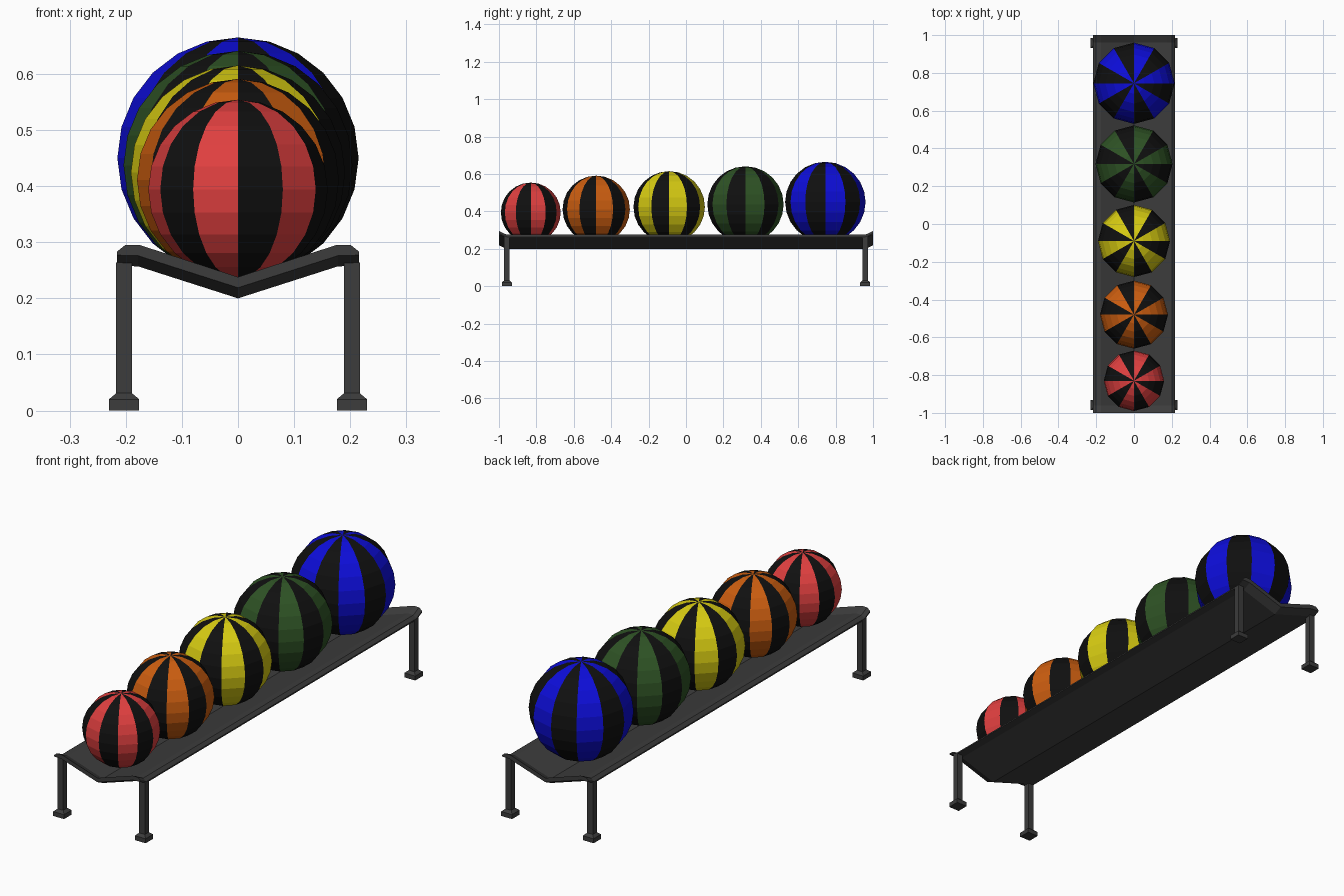
import bpy, bmesh, math

if "Cube" in bpy.data.objects:
    bpy.data.objects.remove(bpy.data.objects["Cube"])


def material(name, r, g, b):
    m = bpy.data.materials.new(name)
    m.diffuse_color = (r, g, b, 1)
    m.use_nodes = True
    m.node_tree.nodes["Principled BSDF"].inputs["Base Color"].default_value = m.diffuse_color
    return m


BLACK = material("stripe black", 0.005, 0.005, 0.005)
RACK = material("dark grey metal", 0.045, 0.045, 0.045)


def finish(bm, name, mats):
    bmesh.ops.recalc_face_normals(bm, faces=bm.faces)
    me = bpy.data.meshes.new(name)
    bm.to_mesh(me)
    bm.free()
    for m in mats:
        me.materials.append(m)
    ob = bpy.data.objects.new(name, me)
    bpy.context.collection.objects.link(ob)
    return ob


def loft(name, rings, mat):
    """Join a row of matching closed outlines and cap both ends."""
    bm = bmesh.new()
    loops = [[bm.verts.new(p) for p in ring] for ring in rings]
    n = len(loops[0])
    for a, b in zip(loops, loops[1:]):
        for i in range(n):
            j = (i + 1) % n
            bm.faces.new((a[i], a[j], b[j], b[i]))
    bm.faces.new(loops[0])
    bm.faces.new(loops[-1])
    return finish(bm, name, [mat])


# V-shaped tray with bent-down side edges and upturned ends
upper = [(0, 0.219), (0.175, 0.276), (0.201, 0.276), (0.216, 0.264)]
lower = [(0.216, 0.258), (0.178, 0.257), (0, 0.2)]
half = upper + lower
outline = half + [(-x, z) for x, z in reversed(half) if x > 0]
loft("tray", [[(x, y, z + dz) for x, z in outline]
              for y, dz in ((-1, 0.019), (-0.96, 0), (0.96, 0), (1, 0.019))], RACK)


# Four legs, each with a tapered square foot
def square(cx, cy, h, z):
    return [(cx + sx * h, cy + sy * h, z)
            for sx, sy in ((-1, -1), (1, -1), (1, 1), (-1, 1))]


for side, sx in (("left", -1), ("right", 1)):
    for end, sy in (("front", -1), ("back", 1)):
        cx, cy = sx * 0.203, sy * 0.958
        loft(f"{end}_{side}_leg",
             [square(cx, cy, h, z) for h, z in
              ((0.027, 0), (0.027, 0.02), (0.014, 0.031), (0.014, 0.264))], RACK)

# Striped balls: 12 segments with alternating colours
balls = [
    ("red", (0.74, 0.05, 0.05), -0.83, 0.16, 0.394),
    ("orange", (0.6, 0.11, 0.005), -0.48, 0.18, 0.411),
    ("yellow", (0.68, 0.6, 0.006), -0.09, 0.191, 0.424),
    ("green", (0.027, 0.085, 0.018), 0.318, 0.204, 0.437),
    ("blue", (0.004, 0.004, 0.7), 0.745, 0.215, 0.45),
]
for name, rgb, y, r, z in balls:
    bm = bmesh.new()
    bmesh.ops.create_uvsphere(bm, u_segments=12, v_segments=12, radius=r)
    for f in bm.faces:
        c = f.calc_center_median()
        angle = math.degrees(math.atan2(c.y, c.x)) % 360
        f.material_index = int(angle // 30) % 2
    ball = finish(bm, name + "_ball", [material(name, *rgb), BLACK])
    ball.location = (0, y, z)
